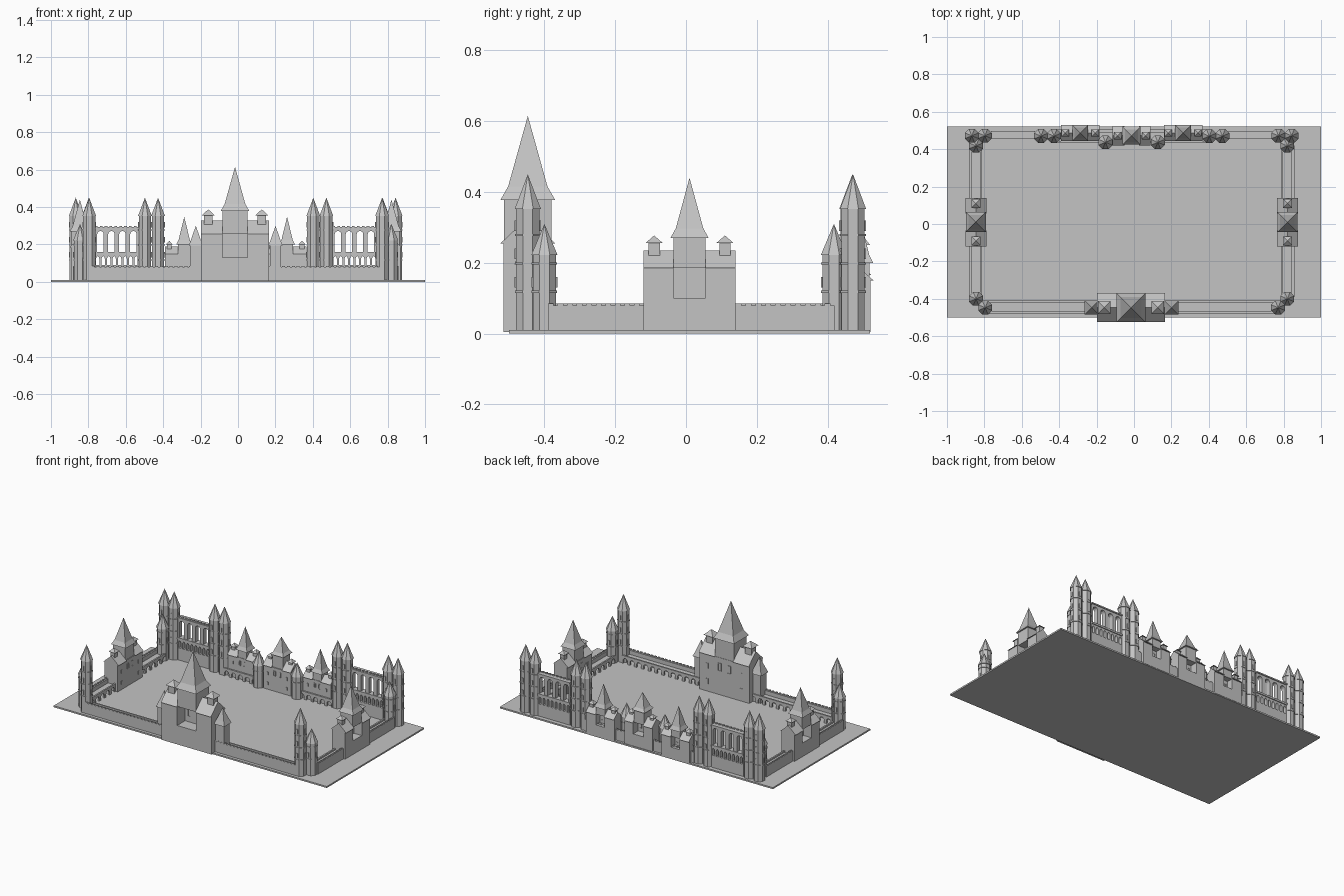
import bpy, bmesh, math
from mathutils import Matrix, Vector

if "Cube" in bpy.data.objects:
    bpy.data.objects.remove(bpy.data.objects["Cube"])

stone = bpy.data.materials.new("grey stone")
stone.diffuse_color = (0.55, 0.55, 0.55, 1)
stone.use_nodes = True
stone.node_tree.nodes["Principled BSDF"].inputs["Base Color"].default_value = stone.diffuse_color
CX = -0.0125  # centre line of the castle
SQ = math.pi / 4


class Part:
    """Collects simple solids in a local frame and makes one object."""

    def __init__(self, name, x=0, y=0, turn=0):
        self.name, self.bm = name, bmesh.new()
        self.m = Matrix.Translation((x, y, 0)) @ Matrix.Rotation(math.radians(turn), 4, 'Z')

    def box(self, x0, x1, y0, y1, z0, z1):
        m = Matrix.Translation(((x0 + x1) / 2, (y0 + y1) / 2, (z0 + z1) / 2))
        m = m @ Matrix.Diagonal((x1 - x0, y1 - y0, z1 - z0, 1))
        bmesh.ops.create_cube(self.bm, size=1, matrix=m)

    def extrude(self, pts, push):
        face = self.bm.faces.new([self.bm.verts.new(p) for p in pts])
        out = bmesh.ops.extrude_face_region(self.bm, geom=[face], use_keep_orig=True)
        vs = [g for g in out['geom'] if isinstance(g, bmesh.types.BMVert)]
        bmesh.ops.translate(self.bm, verts=vs, vec=push)

    def gable(self, x0, x1, depth, z0, z1):
        self.extrude([(x0, -depth, z0), (x0, depth, z0), (x0, 0, z1)], Vector((x1 - x0, 0, 0)))

    def cone(self, x, y, z0, z1, r0, r1, sides):
        # r is the half width across flats
        k = 1 / math.cos(math.pi / sides)
        m = Matrix.Translation((x, y, (z0 + z1) / 2)) @ Matrix.Rotation(math.pi / sides, 4, 'Z')
        bmesh.ops.create_cone(self.bm, cap_ends=True, segments=sides, radius1=r0 * k,
                              radius2=r1 * k, depth=z1 - z0, matrix=m)

    def bay(self, x, w, y, thick, z0, z1, pier, top, pointed=False):
        # one arch bay: two half piers joined by an arch
        r, cx = w / 2 - pier, x + w / 2
        rise = r * (1.5 if pointed else 1)
        spring = top - rise
        if pointed:
            arc = [(-1, 0), (-.82, .4), (-.5, .75), (0, 1), (.5, .75), (.82, .4), (1, 0)]
        else:
            arc = [(-math.cos(a * math.pi / 6), math.sin(a * math.pi / 6)) for a in range(7)]
        pts = [(x, z0), (x + pier, z0)]
        pts += [(cx + r * a, spring + rise * b) for a, b in arc]
        pts += [(x + w - pier, z0), (x + w, z0), (x + w, z1), (x, z1)]
        self.extrude([(a, y, b) for a, b in pts], Vector((0, thick, 0)))

    def done(self):
        bmesh.ops.recalc_face_normals(self.bm, faces=self.bm.faces)
        self.bm.transform(self.m)
        mesh = bpy.data.meshes.new(self.name)
        self.bm.to_mesh(mesh)
        self.bm.free()
        mesh.materials.append(stone)
        ob = bpy.data.objects.new(self.name, mesh)
        bpy.context.collection.objects.link(ob)


def octagon_tower(name, x, y, eave, tip, r=0.033):
    p = Part(name, x, y)
    p.cone(0, 0, 0.005, eave, r, r, 8)
    for i in range(1, int(eave / 0.085) + 1):  # string courses
        z = 0.035 + i * 0.08
        if z < eave - 0.02:
            p.cone(0, 0, z, z + 0.006, r + 0.003, r + 0.003, 8)
    p.cone(0, 0, eave - 0.008, tip, r + 0.004, 0.0, 8)
    for i in range(4):  # slit windows
        a = i * math.pi / 2
        dx, dy = math.cos(a) * r, math.sin(a) * r
        for z in (0.13, 0.21, 0.29):
            if z + 0.04 < eave:
                p.box(dx - .004, dx + .004, dy - .004, dy + .004, z, z + 0.03)
    p.done()


def gatehouse(name, x, y, turn, L, D, eave, ridge, t, notch, top, tip, flare, off, hw, ttop, ttip):
    p = Part(name, x, y, turn)
    d = D - 0.008
    p.box(-t, t, -d, d, 0.005, notch)              # passage block
    p.box(-t, t, d * 0.2, d, notch, eave)          # back wall of the recess
    for s in (-1, 1):                              # wings with roofs and dormers
        a, b = sorted((s * t, s * L))
        p.box(a, b, -d, d, 0.005, eave)
        p.gable(a, b, D, eave, ridge)
        c = s * off
        p.box(c - hw, c + hw, -hw, hw, eave, ttop)
        p.cone(c, 0, ttop, ttip, hw * 1.5, 0, 4)
        # windows beside the centre, on the recess wall and the rear wall
        w, h, wx = t * 0.17, (eave - notch) * 0.2, s * t * 0.5
        zc = notch + (eave - notch) * 0.5
        for yy in (d * 0.2, d):
            for e in (-1, 1):
                p.box(wx + e * w - .002, wx + e * w + .002, yy - .003, yy + .003, zc - h, zc + h)
                p.box(wx - w, wx + w, yy - .003, yy + .003, zc + e * h - .002, zc + e * h + .002)
        for z in (eave * 0.3, eave * 0.7):
            m = s * (t + L) / 2
            p.box(m - w * .7, m + w * .7, d - .002, d + .003, z - h * .7, z + h * .7)
    ty = min(t, flare - 0.01)
    p.box(-t, t, -ty, ty, eave, top)               # central tower
    knee = top + (tip - top) * 0.16
    p.cone(0, 0, top, knee, flare, flare * 0.72, 4)   # flared foot of the spire
    p.cone(0, 0, knee, tip, flare * 0.72, 0, 4)
    p.done()


def curtain_wall(name, x, y, turn, length, inner=0.07, height=0.079):
    # outer face on local y = 0, courtyard towards +y
    p = Part(name, x, y, turn)
    h = length / 2
    p.box(-h, h, 0, 0.016, 0.005, height)
    n = int(length / 0.026)
    step = length / n
    for i in range(n):                             # battlements
        p.box(-h + i * step, -h + i * step + step * .6, 0, 0.008, height, height + 0.006)
    p.box(-h, h, 0.016, inner, 0.046, 0.052)       # covered walk
    n = max(1, int(length / 0.048))
    step = length / n
    for i in range(n):                             # courtyard arcade
        p.bay(-h + i * step, step, inner - 0.01, 0.01, 0.005, 0.062, 0.009, 0.045)
    p.done()


def back_arcade(name, x0, x1):
    p = Part(name)
    y, th = 0.462, 0.03
    p.box(x0, x1, y, y + th, 0.005, 0.09)
    n = 4
    w = (x1 - x0) / n
    for i in range(n):
        for j in range(2):
            p.bay(x0 + (i + j / 2) * w, w / 2, y, th, 0.09, 0.15, 0.006, 0.138, True)
        p.bay(x0 + i * w, w, y, th, 0.16, 0.29, 0.012, 0.272)
    p.box(x0, x1, y - .006, y + th + .006, 0.148, 0.16)
    p.box(x0, x1, y - .006, y + th + .006, 0.285, 0.293)
    m = int((x1 - x0) / 0.026)
    for i in range(m):
        a = x0 + i * (x1 - x0) / m
        p.box(a, a + 0.014, y, y + 0.01, 0.293, 0.3)
    p.done()


# ground slab
g = Part("ground_slab")
g.box(-1, 1, -0.5, 0.52, 0, 0.01)
g.done()

# curtain walls
for s, tag in ((-1, "left"), (1, "right")):
    curtain_wall("front_wall_" + tag, CX + s * 0.47, -0.48, 0, 0.6)
    for yc, ln, side in ((-0.255, 0.27, "front"), (0.28, 0.28, "back")):
        curtain_wall("side_wall_%s_%s" % (tag, side), CX + s * 0.87, yc, 90 * s, ln)
    curtain_wall("back_wall_" + tag, CX + s * 0.25, 0.505, 180, 0.3)

# gatehouses: front, sides, back pair and back centre
gatehouse("front_gatehouse", -0.016, -0.447, 0, 0.183, 0.077, 0.255, 0.328, 0.068, 0.13,
          0.378, 0.615, 0.077, 0.143, 0.023, 0.355, 0.388)
for s, tag in ((-1, "left"), (1, "right")):
    gatehouse("side_gatehouse_" + tag, CX + s * 0.833, 0.01, 90 * s, 0.13, 0.056, 0.185, 0.235,
              0.045, 0.1, 0.27, 0.44, 0.054, 0.1, 0.016, 0.256, 0.277)
    gatehouse("back_hall_" + tag, CX + s * 0.275, 0.487, 180, 0.103, 0.043, 0.15, 0.188,
              0.032, 0.08, 0.2, 0.348, 0.042, 0.08, 0.013, 0.2, 0.22)
gatehouse("back_gatehouse", CX, 0.472, 180, 0.102, 0.052, 0.165, 0.21, 0.038, 0.09,
          0.25, 0.36, 0.048, 0.075, 0.013, 0.215, 0.235)

# square towers flanking the front gatehouse
for s, tag in ((-1, "left"), (1, "right")):
    p = Part("front_side_tower_" + tag, CX + s * 0.213, -0.447)
    p.box(-0.03, 0.03, -0.03, 0.03, 0.005, 0.2)
    p.cone(0, 0, 0.195, 0.22, 0.038, 0.028, 4)
    p.cone(0, 0, 0.22, 0.3, 0.028, 0, 4)
    p.done()

# octagonal towers
for s, tag in ((-1, "left"), (1, "right")):
    for name, dx, y, eave, tip in (
            ("corner_back_outer", 0.855, 0.472, 0.36, 0.45),
            ("corner_back_inner", 0.785, 0.472, 0.36, 0.45),
            ("corner_back_low", 0.832, 0.418, 0.23, 0.31),
            ("corner_front_tall", 0.783, -0.447, 0.36, 0.45),
            ("corner_front_low", 0.832, -0.4, 0.23, 0.31),
            ("back_pair_outer", 0.485, 0.47, 0.36, 0.45),
            ("back_pair_inner", 0.415, 0.47, 0.36, 0.45),
            ("back_gate_turret", 0.14, 0.437, 0.165, 0.24)):
        octagon_tower("%s_tower_%s" % (name, tag), CX + s * dx, y, eave, tip)

# tall open arcades on the back side
back_arcade("back_arcade_left", -0.765, -0.53)
back_arcade("back_arcade_right", 0.505, 0.74)
